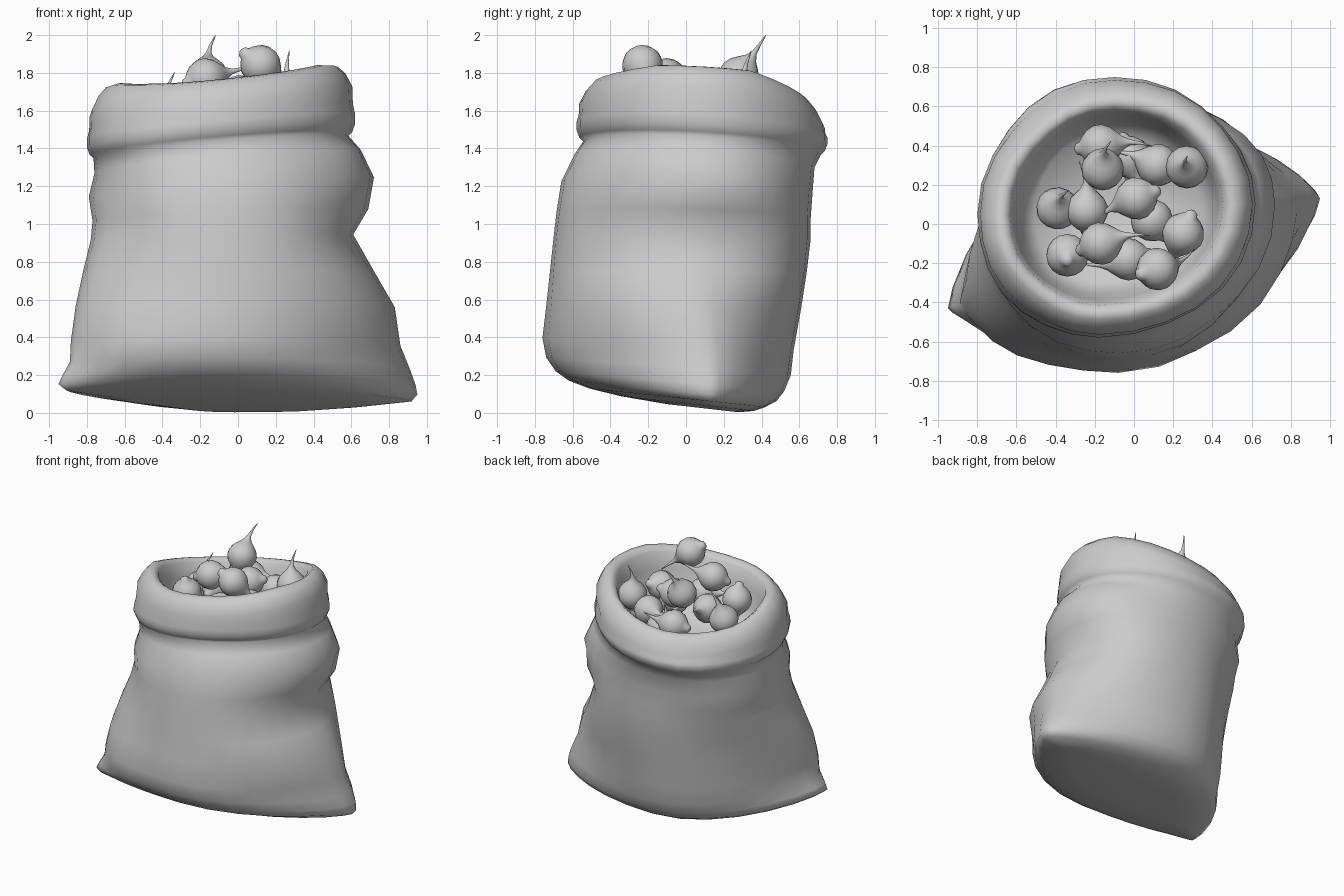
import bpy, bmesh, math
from mathutils import Vector

SEGS = 28


def material(name, rgb):
    m = bpy.data.materials.new(name)
    m.diffuse_color = (*rgb, 1)
    return m


grey = material("plain grey", (0.6, 0.6, 0.6))


def finish(name, bm):
    bmesh.ops.recalc_face_normals(bm, faces=bm.faces)
    me = bpy.data.meshes.new(name)
    bm.to_mesh(me)
    bm.free()
    me.materials.append(grey)
    for p in me.polygons:
        p.use_smooth = True
    ob = bpy.data.objects.new(name, me)
    bpy.context.collection.objects.link(ob)
    return ob


def loft(name, rings):
    """Skin a stack of closed rings and cap both ends with a fan."""
    bm = bmesh.new()
    loops = [[bm.verts.new(p) for p in r] for r in rings]
    n = len(loops[0])
    for a, b in zip(loops, loops[1:]):
        for i in range(n):
            j = (i + 1) % n
            bm.faces.new((a[i], a[j], b[j], b[i]))
    for end in (loops[0], loops[-1]):
        c = bm.verts.new(sum((v.co for v in end), Vector()) / n)
        for i in range(n):
            bm.faces.new((end[i], end[(i + 1) % n], c))
    return finish(name, bm)


def clamp(t):
    return max(0.0, min(1.0, t))


def sack_ring(z, xl, yl, xr, yr, yf, xf, yb, xb, wrinkle):
    """Outline through its left, right, front and back points, pinched at the sides low down."""
    k = 1 + 0.5 * clamp(1 - z / 0.9)
    tx = 0.09 * clamp((z - 0.8) / 0.5)
    ty = -0.12 * clamp(1 - z / 0.6) - 0.06 * clamp((z - 0.8) / 0.5)
    top = clamp((z - 1.5) / 0.2)
    full = 0.28 * clamp(1 - abs(z - 0.9) / 0.3)
    pts = []
    for i in range(SEGS):
        a = 2 * math.pi * i / SEGS
        c, s = math.cos(a), math.sin(a)
        px, py = (xr, yr) if c > 0 else (xl, yl)
        qx, qy = (xb, yb) if s > 0 else (xf, yf)
        e = full if c > 0 and s > 0 else 0          # keep the back right bulge full
        x = qx + (px - qx) * abs(c) ** (1 - e)
        y = py + (qy - py) * abs(s) ** k
        w = 1 + wrinkle * math.sin(2 * a) ** 2 * math.sin(3 * a + 6 * z)
        x, y = x * w, y * w
        sag = 0.16 * max(0, -y - 0.15) + 0.22 * max(0, y - 0.4 * x - 0.17)
        pts.append((x, y, z + tx * x + ty * y - top * sag))
    return pts


# sack body: height, left point, right point, front y, back y
body = [
    (0.035, -0.3, 0.1, 0.35, 0.22, -0.1, 0.28),
    (0.05, -0.66, -0.30, 0.66, 0.15, -0.34, 0.36),
    (0.075, -0.91, -0.43, 0.92, 0.13, -0.51, 0.42),
    (0.11, -0.95, -0.43, 0.95, 0.13, -0.62, 0.48),
    (0.16, -0.93, -0.42, 0.94, 0.13, -0.69, 0.52),
    (0.24, -0.89, -0.41, 0.91, 0.12, -0.74, 0.555),
    (0.36, -0.885, -0.38, 0.86, 0.10, -0.76, 0.57),
    (0.56, -0.86, -0.30, 0.83, 0.05, -0.74, 0.61),
    (0.75, -0.82, -0.20, 0.72, 0.03, -0.72, 0.64),
    (0.93, -0.78, -0.10, 0.61, 0.00, -0.70, 0.66),
    (1.05, -0.77, -0.05, 0.69, 0.05, -0.685, 0.66),
    (1.20, -0.79, 0.00, 0.72, 0.10, -0.66, 0.67),
    (1.34, -0.76, 0.05, 0.65, 0.10, -0.59, 0.68),
]
rings = [sack_ring(z, xl, yl, xr, yr, yf, -0.08, yb, -0.02, 0.025 if z > 0.2 else 0)
         for z, xl, yl, xr, yr, yf, yb in body]

# rolled cuff and hollow mouth: height, inset from the cuff outline
cuff = [(1.42, 0.035), (1.44, 0.015), (1.48, 0.0), (1.53, 0.0), (1.59, 0.012),
        (1.68, 0.015), (1.75, 0.05), (1.79, 0.09), (1.795, 0.13), (1.76, 0.165),
        (1.64, 0.19), (1.50, 0.22), (1.34, 0.29)]
for z, d in cuff:
    rings.append(sack_ring(z, -0.80 + d, 0.05, 0.62 - d, 0.1, -0.58 + d, -0.18,
                           0.75 - d, -0.1, 0.02))
loft("sack", rings)

# root vegetables: position, tail direction
roots = [
    ((-0.16, 0.28, 1.78), (0, 0.55, 0.85)),
    ((0.12, -0.23, 1.84), (0.8, 0.25, -0.6)),
    ((-0.17, -0.10, 1.77), (0.9, 0.3, 0.25)),
    ((-0.34, -0.16, 1.61), (0, 0.25, -1)),
    ((-0.39, 0.08, 1.56), (0.05, 0.35, 0.9)),
    ((-0.24, 0.07, 1.60), (0, 1, 0.3)),
    ((-0.17, 0.40, 1.58), (1, 0.15, 0.1)),
    ((0.12, 0.30, 1.58), (-0.9, 0.4, 0.1)),
    ((0.27, 0.29, 1.66), (-0.1, 0.1, 0.95)),
    ((0.01, 0.13, 1.68), (-0.8, -0.3, -0.2)),
    ((0.09, 0.02, 1.56), (-0.6, 0.7, 0)),
    ((0.25, -0.05, 1.61), (-0.35, -0.8, -0.3)),
    ((-0.03, -0.18, 1.58), (-0.9, -0.2, 0.1)),
    ((-0.02, 0.34, 1.50), (0.3, -0.8, 0.2)),
]
# lathe profile from crown knob over the bulb to the thin tail
profile = [(-0.135, 0.012), (-0.125, 0.028), (-0.105, 0.036), (-0.09, 0.06), (-0.06, 0.09),
           (-0.02, 0.107), (0.02, 0.107), (0.06, 0.088), (0.09, 0.06), (0.115, 0.034),
           (0.15, 0.015), (0.2, 0.008), (0.26, 0.002)]
for i, (pos, tail) in enumerate(roots):
    d = Vector(tail).normalized()
    q = d.to_track_quat('Z', 'Y')
    loops = []
    for h, r in profile:
        bend = 1.6 * max(0, h - 0.1) ** 2 * (1 if i % 2 else -1)
        loops.append([Vector(pos) + q @ Vector((bend + r * math.cos(t), r * math.sin(t), h))
                      for t in (2 * math.pi * j / 16 for j in range(16))])
    loft(f"root_vegetable_{i + 1}", loops)
